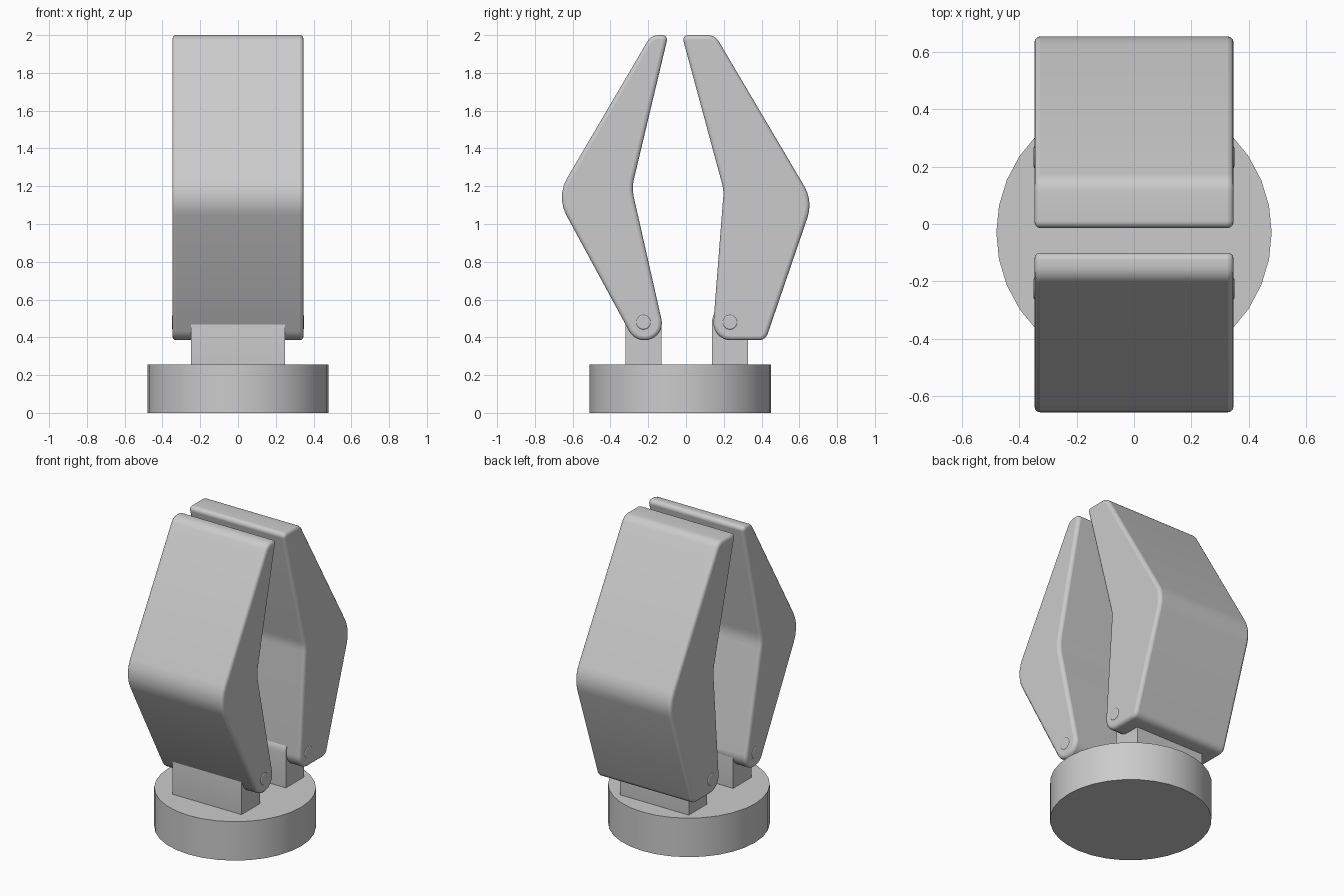
import bpy, bmesh, math
from mathutils import Vector

cube = bpy.data.objects.get("Cube")
if cube:
    bpy.data.objects.remove(cube, do_unlink=True)

grey = bpy.data.materials.new("plain grey")
grey.use_nodes = True
grey.diffuse_color = (0.6, 0.6, 0.6, 1)
grey.node_tree.nodes["Principled BSDF"].inputs["Base Color"].default_value = (0.6, 0.6, 0.6, 1)


def rounded(corners):
    """Turn (y, z, radius) corners into an outline with filleted corners."""
    outline = []
    count = len(corners)
    for i, (y, z, radius) in enumerate(corners):
        p = Vector((y, z))
        a = (Vector(corners[i - 1][:2]) - p).normalized()
        b = (Vector(corners[(i + 1) % count][:2]) - p).normalized()
        half = a.angle(b) / 2
        centre = p + (a + b).normalized() * radius / math.sin(half)
        start = p + a * radius / math.tan(half) - centre
        end = p + b * radius / math.tan(half) - centre
        sweep = math.pi - 2 * half
        steps = max(3, math.ceil(sweep / math.radians(12)))
        for k in range(steps + 1):
            t = k / steps
            arm = (start * math.sin((1 - t) * sweep) + end * math.sin(t * sweep)) / math.sin(sweep)
            outline.append(centre + arm)
    return outline


def finish(obj, bevel=0):
    obj.data.materials.append(grey)
    if bevel:
        mod = obj.modifiers.new("edge rounding", "BEVEL")
        mod.width = bevel
        mod.segments = 3
        mod.limit_method = "ANGLE"
        mod.angle_limit = math.radians(50)
    bpy.ops.object.select_all(action="DESELECT")
    obj.select_set(True)
    bpy.context.view_layer.objects.active = obj
    bpy.ops.object.shade_smooth_by_angle(angle=math.radians(35))


def extrude_profile(name, corners, half_width, bevel=0):
    bm = bmesh.new()
    face = bm.faces.new([bm.verts.new((-half_width, p.x, p.y)) for p in rounded(corners)])
    side = bmesh.ops.extrude_face_region(bm, geom=[face])["geom"]
    moved = [v for v in side if isinstance(v, bmesh.types.BMVert)]
    bmesh.ops.translate(bm, vec=(2 * half_width, 0, 0), verts=moved)
    bmesh.ops.recalc_face_normals(bm, faces=bm.faces)
    mesh = bpy.data.meshes.new(name)
    bm.to_mesh(mesh)
    bm.free()
    obj = bpy.data.objects.new(name, mesh)
    bpy.context.collection.objects.link(obj)
    finish(obj, bevel)


def cylinder(name, radius, depth, location, rotation=(0, 0, 0), bevel=0):
    bpy.ops.mesh.primitive_cylinder_add(vertices=32, radius=radius, depth=depth,
                                        location=location, rotation=rotation)
    obj = bpy.context.object
    obj.name = name
    finish(obj, bevel)


# Round base
cylinder("base", 0.48, 0.255, (0, -0.03, 0.1275))

# Gripping jaws: bent, rounded side profiles
extrude_profile("front_jaw", [
    (-0.275, 0.385, 0.09), (-0.105, 0.385, 0.09), (-0.287, 1.19, 0.2),
    (-0.094, 2.0, 0.025), (-0.185, 2.0, 0.07), (-0.687, 1.145, 0.2)], 0.347, 0.02)
extrude_profile("back_jaw", [
    (0.138, 0.385, 0.09), (0.421, 0.385, 0.05), (0.673, 1.121, 0.2),
    (0.154, 2.0, 0.07), (-0.022, 2.0, 0.025), (0.2, 1.18, 0.2)], 0.347, 0.02)

# Round-topped posts and hinge pins
for side, y in (("front", -0.225), ("back", 0.233)):
    r = 0.095
    extrude_profile(side + "_post", [
        (y - r, 0.25, 0.001), (y + r, 0.25, 0.001),
        (y + r, 0.575, 0.094), (y - r, 0.575, 0.094)], 0.25)
    cylinder(side + "_pin", 0.04, 0.7, (0, y, 0.48), (0, math.pi / 2, 0), 0.008)
